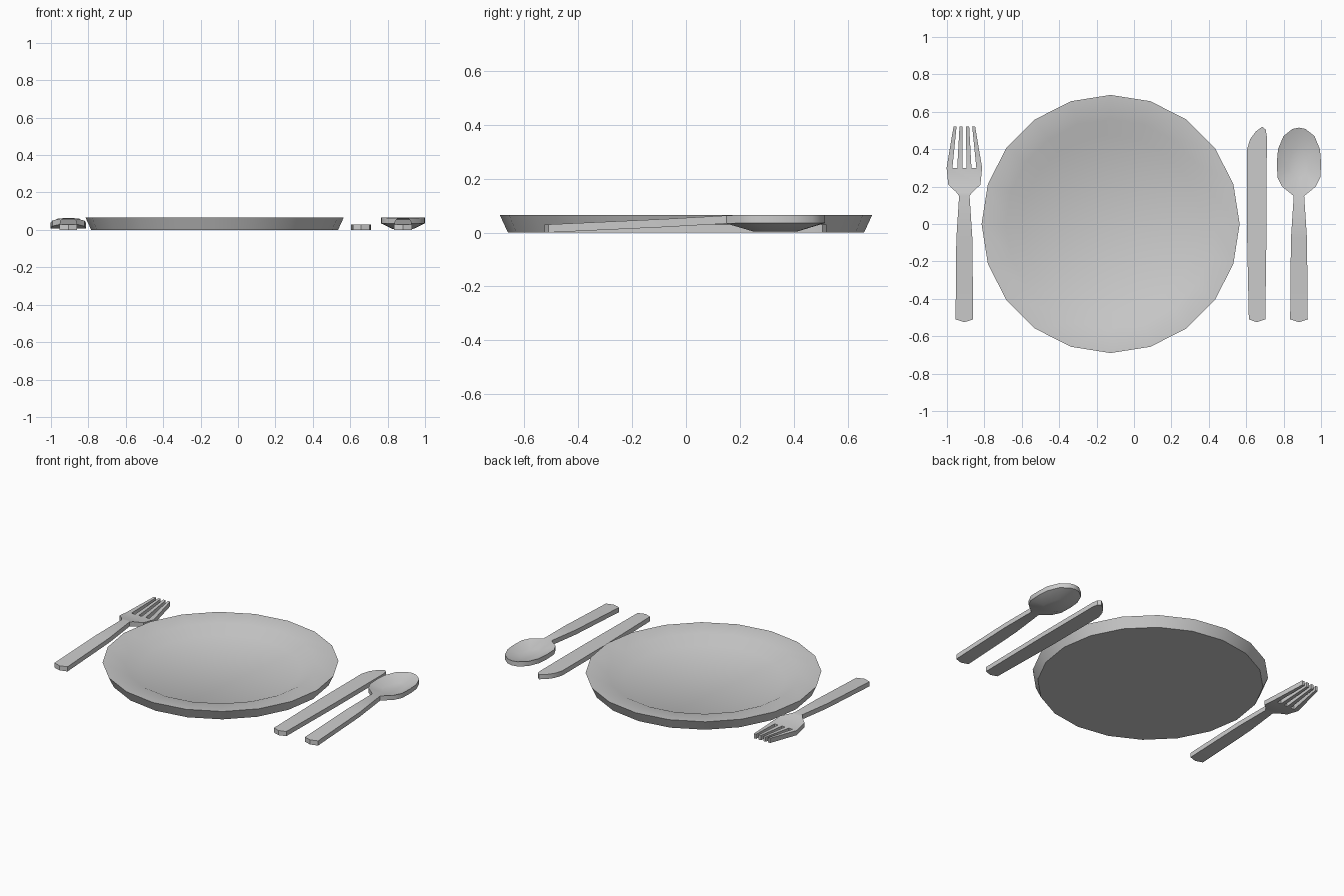
import bpy, bmesh
from math import cos, sin, pi

if "Cube" in bpy.data.objects:
    bpy.data.objects.remove(bpy.data.objects["Cube"])


def finish(name, bm, x, angle=30):
    bmesh.ops.recalc_face_normals(bm, faces=bm.faces)
    me = bpy.data.meshes.new(name)
    bm.to_mesh(me)
    bm.free()
    ob = bpy.data.objects.new(name, me)
    bpy.context.collection.objects.link(ob)
    ob.location.x = x
    bpy.ops.object.select_all(action='DESELECT')
    ob.select_set(True)
    bpy.context.view_layer.objects.active = ob
    bpy.ops.object.shade_smooth_by_angle(angle=angle * pi / 180)
    return ob


def slab(name, x, faces, thick=0.03):
    """Solid of even vertical thickness below a top surface given as point loops."""
    bm = bmesh.new()
    verts, edges = {}, {}

    def vert(p, low):
        key = (*[round(c, 5) for c in p], low)
        if key not in verts:
            verts[key] = bm.verts.new((p[0], p[1], p[2] - thick * low))
        return verts[key]

    for f in faces:
        bm.faces.new([vert(p, 0) for p in f])
        bm.faces.new([vert(p, 1) for p in reversed(f)])
        for a, b in zip(f, f[1:] + f[:1]):
            edges.setdefault(frozenset((a, b)), []).append((a, b))
    for used in edges.values():
        if len(used) == 1:
            a, b = used[0]
            bm.faces.new([vert(b, 0), vert(a, 0), vert(a, 1), vert(b, 1)])
    return finish(name, bm, x)


def row(y, z, *half):
    """Symmetric row of points from left to right."""
    return [(-h, y, z) for h in half] + [(h, y, z) for h in reversed(half)]


def strips(rows):
    return [a + b[::-1] for a, b in zip(rows, rows[1:])]


# Plate: 20-sided lathe of a profile (radius, height)
N = 20
bm = bmesh.new()
rings = [[bm.verts.new((r * cos(2 * pi * i / N), r * sin(2 * pi * i / N), z))
          for i in range(N)]
         for r, z in [(0.66, 0), (0.69, 0.065), (0.56, 0.055), (0.475, 0.015)]]
for a, b in zip(rings, rings[1:]):
    for i in range(N):
        j = (i + 1) % N
        bm.faces.new((a[i], a[j], b[j], b[i]))
bm.faces.new(rings[0])
bm.faces.new(rings[-1])
finish("plate", bm, -0.125)

# Rising handle shared by fork and spoon
end_tip = [(0, -0.525, 0.03)]
handle = [end_tip, row(-0.51, 0.03, 0.047), row(-0.08, 0.05, 0.043),
          row(0.15, 0.063, 0.028)]

# Fork: handle, widening head, four tines
root = row(0.30, 0.037, 0.095, 0.064, 0.038, 0.011)
tips = row(0.52, 0.06, 0.058, 0.042, 0.026, 0.009)
tines = [[root[i], root[i + 1], tips[i + 1], tips[i]] for i in (0, 2, 4, 6)]
slab("fork", -0.907,
     strips(handle + [row(0.17, 0.06, 0.043), row(0.21, 0.05, 0.086), root]) + tines)

# Knife: flat outline with a rounded blade end
blade = [(0, -0.525), (0.045, -0.51), (0.052, 0), (0.053, 0.47), (0.047, 0.505),
         (0.028, 0.52), (-0.005, 0.495), (-0.035, 0.455), (-0.053, 0.40),
         (-0.053, -0.03), (-0.043, -0.51)]
slab("knife", 0.657, [[(x, y, 0.03) for x, y in blade]])

# Spoon: handle plus a hollow bowl with a sunken middle
right = [(0.028, 0.15), (0.09, 0.20), (0.115, 0.25), (0.118, 0.33), (0.112, 0.40),
         (0.083, 0.47), (0.035, 0.508)]
rim = [(x, y, 0.063 if y < 0.16 else 0.065) for x, y in right]
rim += [(0, 0.515, 0.065)] + [(-x, y, z) for x, y, z in reversed(rim)]
well = [(x * 0.45, 0.33 + (y - 0.33) * 0.45, 0.034) for x, y, z in rim]
bowl = [[rim[i - 1], rim[i], well[i], well[i - 1]] for i in range(len(rim))]
slab("spoon", 0.882, strips(handle) + bowl + [well])
